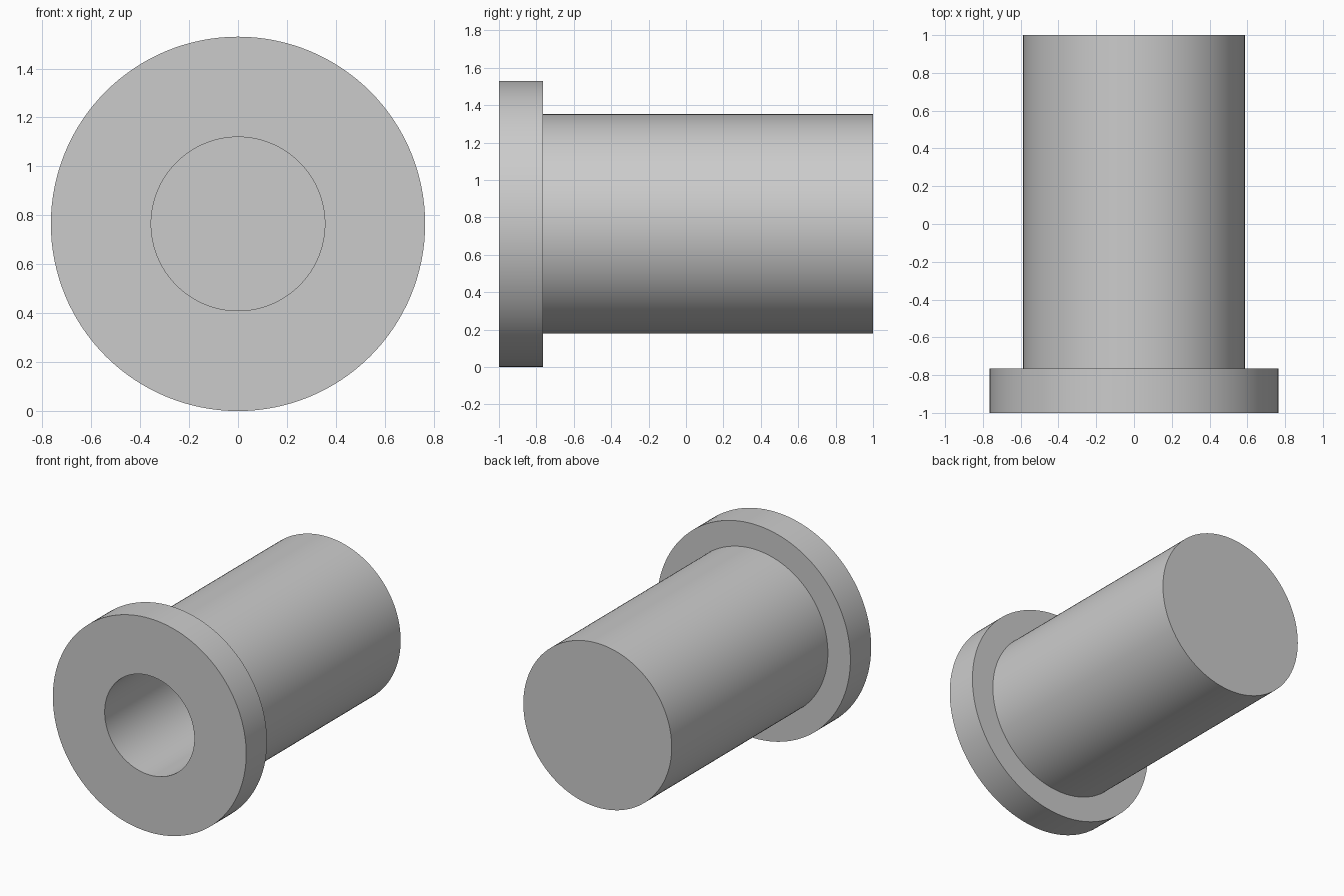
import bpy
import bmesh
import math
from mathutils import Matrix, Vector

cube = bpy.data.objects.get("Cube")
if cube:
    bpy.data.objects.remove(cube, do_unlink=True)

FLANGE_R, BODY_R, BORE_R = 0.765, 0.587, 0.355
FRONT, STEP, FLOOR, BACK = -1.0, -0.765, 0.765, 1.0
SEGMENTS = 128

# Plain grey material
grey = bpy.data.materials.new("plain grey")
grey.use_nodes = True
colour = (0.6, 0.6, 0.6, 1)
grey.diffuse_color = colour
grey.node_tree.nodes["Principled BSDF"].inputs["Base Color"].default_value = colour

# Half section (radius, y) from the bore floor, over the flange, to the closed end
section = [(BORE_R, FLOOR), (BORE_R, FRONT), (FLANGE_R, FRONT),
           (FLANGE_R, STEP), (BODY_R, STEP), (BODY_R, BACK)]

# Flanged sleeve: one ring of vertices per section point, bridged in turn
bm = bmesh.new()
rings = []
for radius, y in section:
    place = Matrix.Translation(Vector((0, y, 0))) @ Matrix.Rotation(math.pi / 2, 4, "X")
    rings.append(bmesh.ops.create_circle(bm, segments=SEGMENTS, radius=radius,
                                         matrix=place)["verts"])
for a, b in zip(rings, rings[1:]):
    for i in range(SEGMENTS):
        j = (i + 1) % SEGMENTS
        bm.faces.new((a[i], a[j], b[j], b[i]))

# Bore floor and closed back end
bm.faces.new(rings[0])
bm.faces.new(rings[-1])
bmesh.ops.recalc_face_normals(bm, faces=bm.faces)

mesh = bpy.data.meshes.new("flanged_sleeve")
bm.to_mesh(mesh)
bm.free()
mesh.materials.append(grey)
sleeve = bpy.data.objects.new("flanged_sleeve", mesh)
sleeve.location.z = FLANGE_R
bpy.context.collection.objects.link(sleeve)

# Smooth round walls, sharp rims
bpy.ops.object.select_all(action="DESELECT")
sleeve.select_set(True)
bpy.context.view_layer.objects.active = sleeve
bpy.ops.object.shade_smooth_by_angle(angle=math.radians(30))
